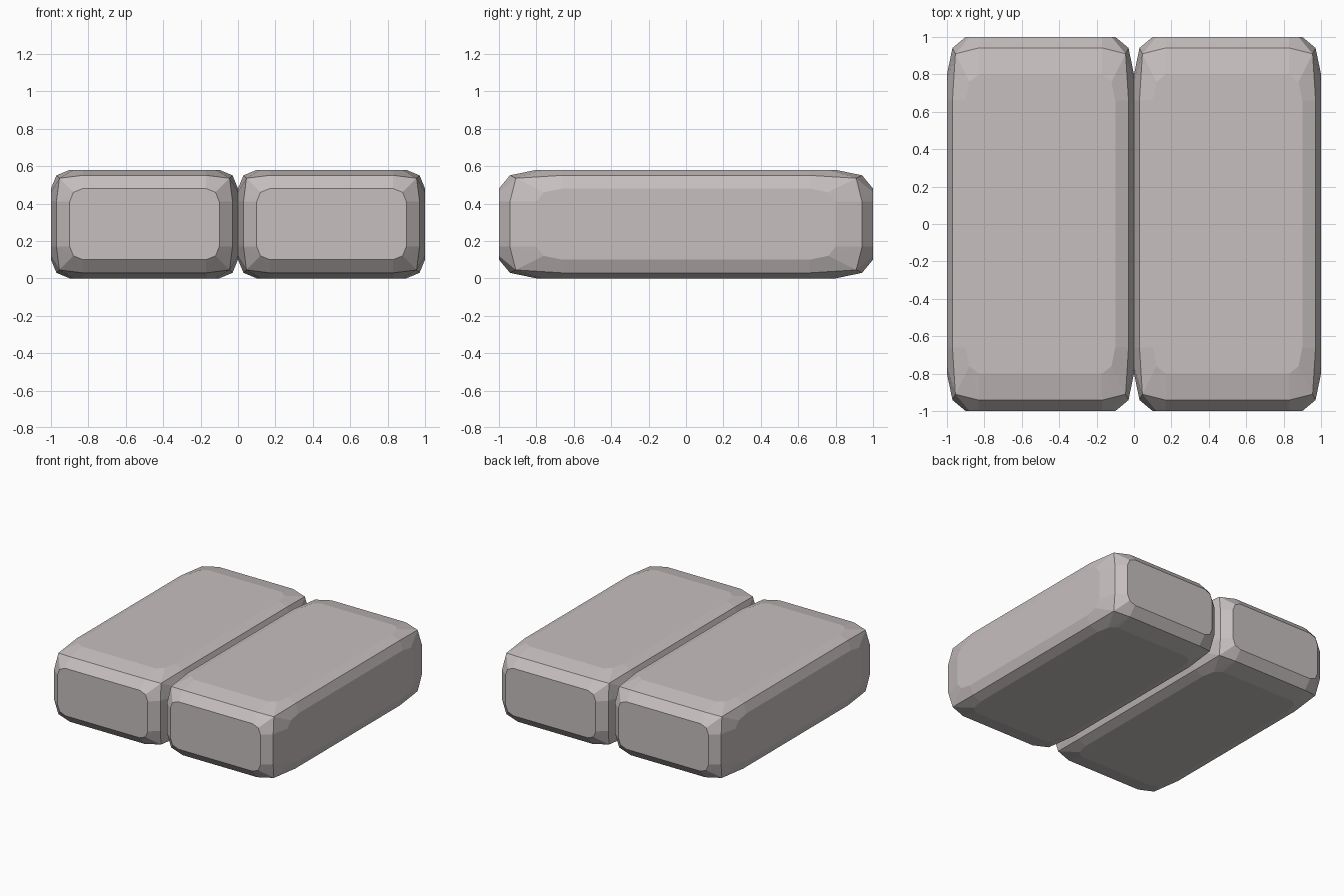
import bpy, bmesh
from itertools import product

if "Cube" in bpy.data.objects:
    bpy.data.objects.remove(bpy.data.objects["Cube"])

W, D, H = 1.0, 2.0, 0.58          # size of one block
STRETCH = (1.0, 2.0, 1.0)         # bevel is stretched along the length
HALF = (W / 2, D / 2, H / 2)

stone = bpy.data.materials.new("warm_grey_stone")
stone.diffuse_color = (0.57, 0.52, 0.52, 1)
stone.use_nodes = True
stone.node_tree.nodes["Principled BSDF"].inputs["Base Color"].default_value = stone.diffuse_color


def corner_insets():
    """Distances from the box corner for one two-step rounded corner."""
    pts = [(0.045, 0.045, 0.045)]
    for a in range(3):
        b, c = (a + 1) % 3, (a + 2) % 3
        for va, vb, vc in ((0.17, 0.0293, 0.0293),   # middle of the edge bevel
                           (0.0, 0.10, 0.17),        # rounded corner of the flat face
                           (0.0, 0.12, 0.12),
                           (0.0, 0.17, 0.10)):
            p = [0, 0, 0]
            p[a], p[b], p[c] = va, vb, vc
            pts.append(tuple(p))
    return pts


def block(name, x):
    bm = bmesh.new()
    for signs in product((-1, 1), repeat=3):
        for inset in corner_insets():
            bm.verts.new([s * (h - i * k) for s, h, i, k in zip(signs, HALF, inset, STRETCH)])
    bmesh.ops.convex_hull(bm, input=bm.verts[:])
    # merge coplanar triangles into clean flat faces
    bmesh.ops.dissolve_limit(bm, angle_limit=0.01, verts=bm.verts[:], edges=bm.edges[:])
    bmesh.ops.recalc_face_normals(bm, faces=bm.faces[:])
    me = bpy.data.meshes.new(name)
    bm.to_mesh(me)
    bm.free()
    me.materials.append(stone)
    ob = bpy.data.objects.new(name, me)
    ob.location = (x, 0, H / 2)
    bpy.context.collection.objects.link(ob)


# two slabs side by side
block("left_block", -W / 2)
block("right_block", W / 2)
